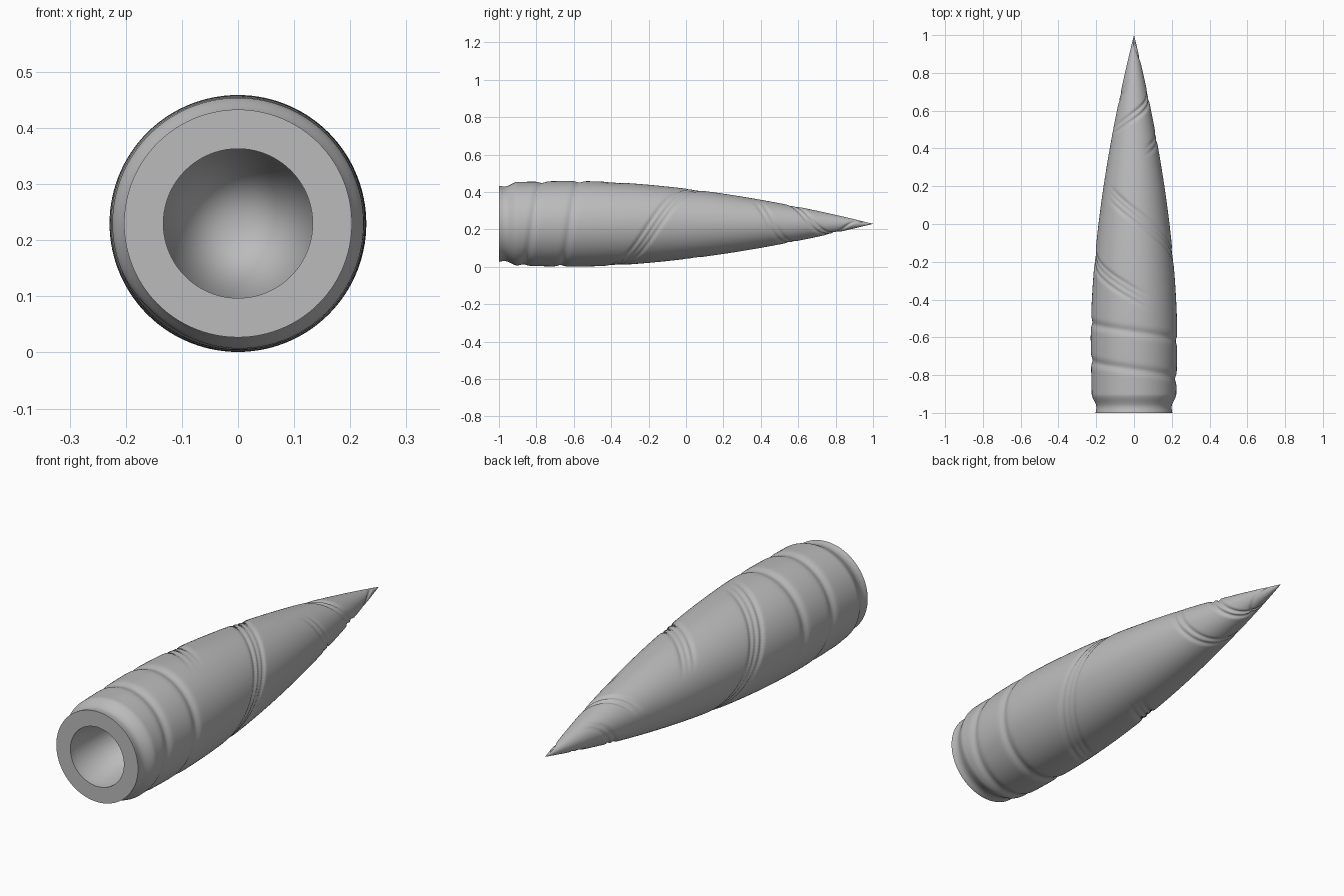
import bpy, bmesh, math

cube = bpy.data.objects.get("Cube")
if cube:
    bpy.data.objects.remove(cube)

CENTRE_Z = 0.23
SEGMENTS, RINGS = 120, 440

grey = bpy.data.materials.new("plain grey")
grey.use_nodes = True
tint = (0.5, 0.5, 0.5, 1)
grey.diffuse_color = tint
grey.node_tree.nodes["Principled BSDF"].inputs["Base Color"].default_value = tint

# Spiral cuts: y at the top, y gained per turn, first turn, last turn,
# depth, half width, offsets of the parallel cuts
TRIPLE = (-0.035, 0, 0.03)
DOUBLE = (-0.015, 0.02)
CUTS = [
    (-0.57, -0.20, -0.35, 1.7, 0.008, 0.022, (0,)),
    (0.05, -0.85, -0.17, 0.62, 0.007, 0.012, TRIPLE),
    (-0.37, -0.80, -0.55, 0.08, 0.007, 0.012, TRIPLE),
    (0.57, 0.42, -0.22, 0.65, 0.007, 0.012, DOUBLE),
    (0.35, 0.42, 0.05, 0.95, 0.005, 0.012, DOUBLE),
    (0.95, -0.30, -0.05, 0.65, 0.007, 0.014, (0,)),
]


def smooth(a, b, v):
    t = min(max((v - a) / (b - a), 0), 1)
    return t * t * (3 - 2 * t)


def body_radius(y):
    """Long taper to the tip, nearly straight base with a narrow neck."""
    if y > -0.6:
        return 0.229 * (1 - ((y + 0.6) / 1.6) ** 1.75)
    neck = 0.024 * (1 - smooth(-0.97, -0.9, y))
    lip = 0.004 * (1 - smooth(-1, -0.975, y))
    return 0.229 - 0.006 * smooth(0, 0.4, -0.6 - y) - neck + lip


def cut_depth(y, turn):
    """Depth of all the spiral cuts, fading out at their ends."""
    total = 0
    for y0, rise, first, last, depth, width, offsets in CUTS:
        for k in (-1, 0, 1):
            t = turn + k
            if first < t < last:
                fade = smooth(first, first + 0.12, t) * (1 - smooth(last - 0.12, last, t))
                for off in offsets:
                    d = (y - y0 - rise * t - off) / width
                    total += depth * fade * math.exp(-d * d)
    return total


bm = bmesh.new()


def ring(y, radius_at, count=SEGMENTS):
    verts = []
    for i in range(count):
        turn = i / count
        a, r = turn * math.tau, radius_at(turn)
        verts.append(bm.verts.new((r * math.sin(a), y, CENTRE_Z + r * math.cos(a))))
    return verts


def bridge(a, b):
    n = len(a)
    for i in range(n):
        j = (i + 1) % n
        bm.faces.new((a[i], a[j], b[j], b[i]))


def close(a, y):
    tip = bm.verts.new((0, y, CENTRE_Z))
    for i in range(len(a)):
        bm.faces.new((a[i], a[(i + 1) % len(a)], tip))


# Carved outer skin
first = previous = None
for k in range(RINGS):
    y = -1 + 2 * k / RINGS
    base = body_radius(y)
    current = ring(y, lambda t: base - min(cut_depth(y, t), base * 0.2))
    if previous:
        bridge(previous, current)
    else:
        first = current
    previous = current
close(previous, 1)

# Flat end, short straight socket wall and conical bottom
mouth = ring(-1, lambda t: 0.133)
step = ring(-0.96, lambda t: 0.133)
bridge(first, mouth)
bridge(mouth, step)
close(step, -0.45)

bmesh.ops.recalc_face_normals(bm, faces=bm.faces)
mesh = bpy.data.meshes.new("carved_spike")
bm.to_mesh(mesh)
bm.free()
mesh.materials.append(grey)
spike = bpy.data.objects.new("carved_spike", mesh)
bpy.context.collection.objects.link(spike)

bpy.ops.object.select_all(action="DESELECT")
spike.select_set(True)
bpy.context.view_layer.objects.active = spike
bpy.ops.object.shade_smooth_by_angle(angle=math.radians(40))
